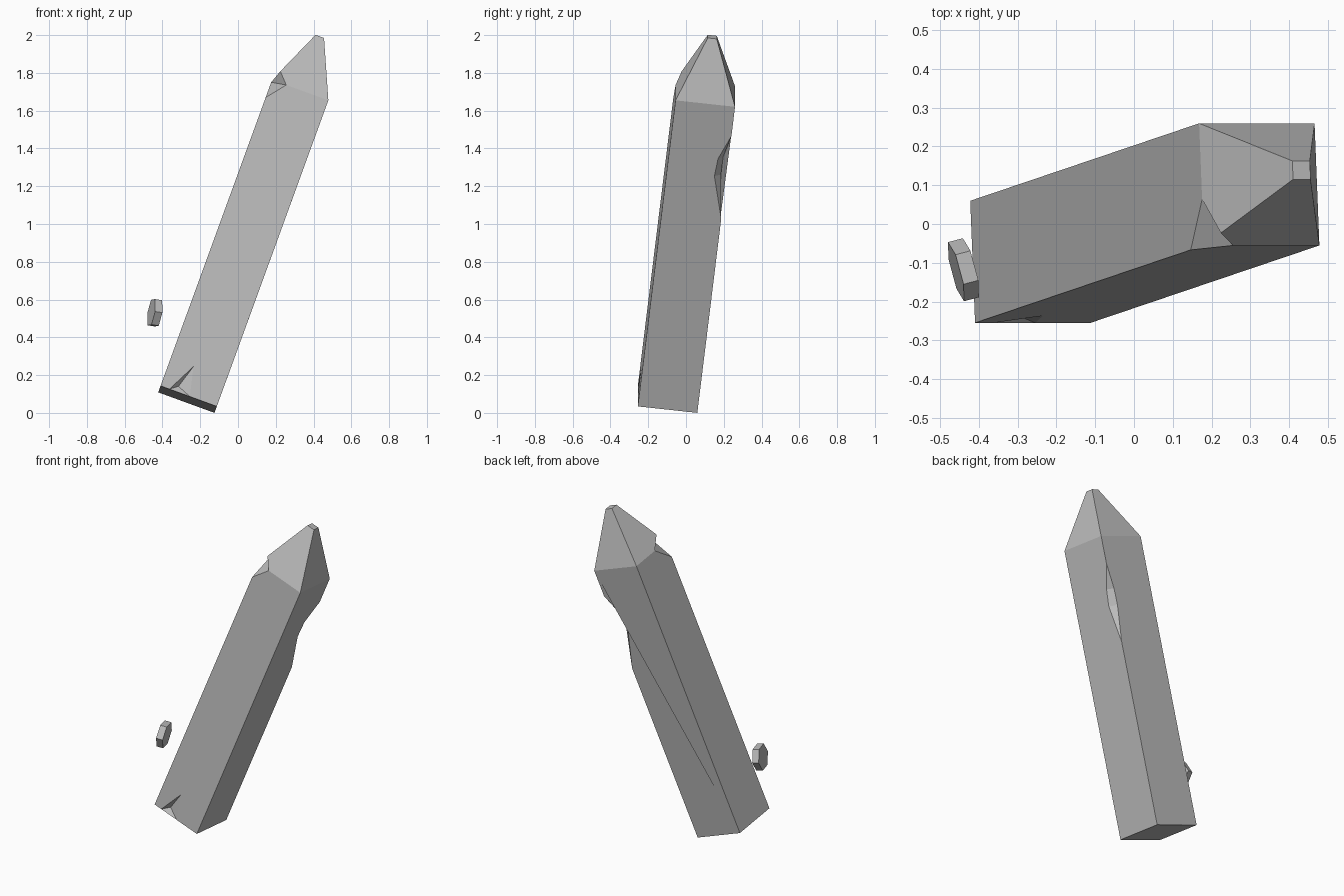
import bpy, bmesh, math
from mathutils import Matrix, Vector

if "Cube" in bpy.data.objects:
    bpy.data.objects.remove(bpy.data.objects["Cube"])

stone = bpy.data.materials.new("grey stone")
stone.diffuse_color = (0.5, 0.5, 0.5, 1)
stone.use_nodes = True
stone.node_tree.nodes["Principled BSDF"].inputs["Base Color"].default_value = stone.diffuse_color


def frame(x_axis, z_axis, origin):
    """Placement matrix from two axes and an origin."""
    z = Vector(z_axis).normalized()
    y = z.cross(Vector(x_axis)).normalized()
    m = Matrix((y.cross(z), y, z)).transposed().to_4x4()
    m.translation = origin
    return m


def finish(name, bm, matrix):
    bmesh.ops.recalc_face_normals(bm, faces=bm.faces)
    bm.transform(matrix)
    mesh = bpy.data.meshes.new(name)
    bm.to_mesh(mesh)
    bm.free()
    mesh.materials.append(stone)
    obj = bpy.data.objects.new(name, mesh)
    bpy.context.collection.objects.link(obj)
    bpy.ops.object.select_all(action='DESELECT')
    obj.select_set(True)
    bpy.context.view_layer.objects.active = obj
    bpy.ops.object.shade_smooth_by_angle(angle=math.radians(15))


# Leaning obelisk: S = shaft width, H = shoulder height, T = tip height
S, H, T = 0.317, 1.736, 2.056
lo, hi = S / 2 - 0.024, S / 2 + 0.024
m = 0.19
points = {
    # base and shoulder corners (front/back, left/right)
    "fl": (0, 0, 0), "fr": (S, 0, 0), "bl": (0, S, 0), "br": (S, S, 0),
    "FR": (S, 0, H), "BL": (0, S, H), "BR": (S, S, H),
    # blunt tip
    "t_fl": (lo, lo, T), "t_fr": (hi, lo, T), "t_bl": (lo, hi, T), "t_br": (hi, hi, T),
    # broken shoulder corner
    "c_low": (0, 0, H - 0.10), "c_front": (0.08, 0, H), "c_left": (0, 0.12, H),
    "c_ridge": (lo * m, lo * m, H + (T - H) * m),
    # worn back right edge
    "w0": (S, S, 1.10), "w3": (S, S, 1.57),
    "r1": (S - 0.015, S - 0.063, 1.33), "r2": (S - 0.015, S - 0.055, 1.43),
    "b1": (S - 0.052, S - 0.028, 1.33), "b2": (S - 0.050, S - 0.028, 1.43),
    # notch in the front foot
    "n_l": (0.05, 0, 0), "n_r": (0.165, 0, 0), "n_top": (0.129, 0, 0.158),
    "n_in": (0.09, 0.022, 0.033),
}
faces = [
    "fl n_l n_top n_r fr FR c_front c_low",      # front
    "fr br w0 r1 r2 w3 BR FR",                   # right
    "br bl BL BR w3 b2 b1 w0",                   # back
    "bl fl c_low c_left BL",                     # left
    "fl bl br fr n_r n_l",                       # foot
    "c_ridge c_front FR t_fr t_fl", "FR BR t_br t_fr",
    "BR BL t_bl t_br", "BL c_left c_ridge t_fl t_bl",
    "t_fl t_fr t_br t_bl",                       # tip
    "c_ridge c_front c_left", "c_low c_front c_left",
    "w0 r1 b1", "r1 r2 b2 b1", "r2 w3 b2",
    "n_l n_in n_top", "n_in n_r n_top", "n_l n_r n_in",
]
bm = bmesh.new()
verts = {k: bm.verts.new(p) for k, p in points.items()}
for f in faces:
    bm.faces.new([verts[k] for k in f.split()])
finish("obelisk", bm, frame((0.943, 0, -0.343), (0.34, 0.115, 0.933), (-0.41, -0.255, 0.143)))

# Small six-sided chip beside the shaft, one corner pointing up
bm = bmesh.new()
bmesh.ops.create_cone(bm, cap_ends=True, segments=6, radius1=0.079, radius2=0.079, depth=0.04)
bmesh.ops.rotate(bm, verts=bm.verts, matrix=Matrix.Rotation(math.radians(-5), 3, 'Z'))
finish("stone_chip", bm, frame((0.15, 0, 0.95), (0.95, 0.25, -0.15), (-0.44, -0.118, 0.53)))
